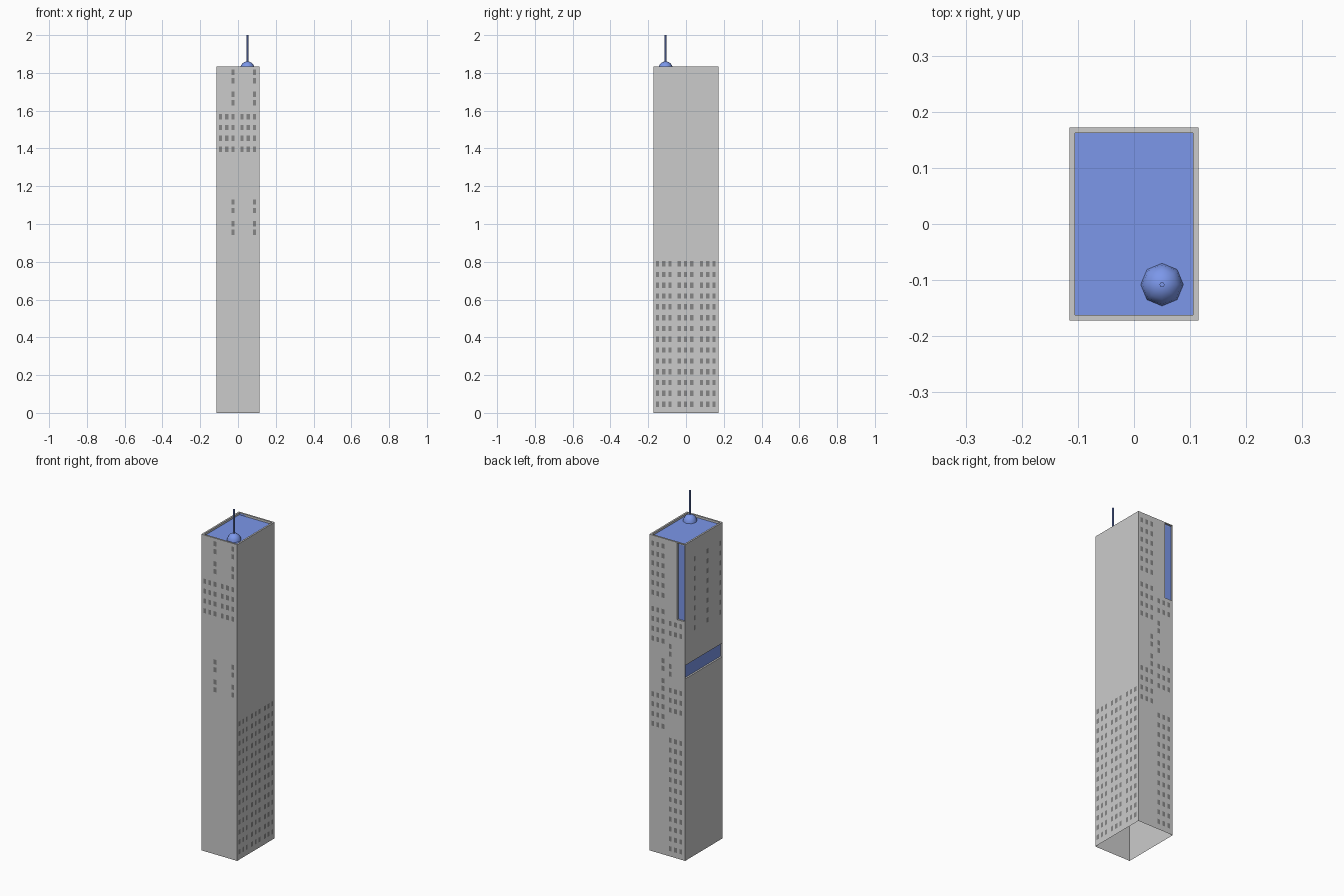
import bpy, bmesh
from mathutils import Vector

if "Cube" in bpy.data.objects:
    bpy.data.objects.remove(bpy.data.objects["Cube"])

HX, HY, TOP = 0.115, 0.172, 1.835
FLOOR = 0.0572                      # storey height
W, H = 0.017, 0.028                 # window size


def material(name, color):
    m = bpy.data.materials.new(name)
    m.diffuse_color = (*color, 1)
    m.use_nodes = True
    m.node_tree.nodes["Principled BSDF"].inputs["Base Color"].default_value = m.diffuse_color
    return m


blue = material("blue", (0.2, 0.31, 0.82))
dark = material("dark_glass", (0.24, 0.24, 0.24))


def finish(bm, name, mats=()):
    me = bpy.data.meshes.new(name)
    bm.to_mesh(me)
    bm.free()
    ob = bpy.data.objects.new(name, me)
    for m in mats:
        me.materials.append(m)
    bpy.context.collection.objects.link(ob)
    return ob


# Tower shell, open underneath
bm = bmesh.new()
bmesh.ops.create_cube(bm, size=1)
for v in bm.verts:
    v.co = Vector((v.co.x * 2 * HX, v.co.y * 2 * HY, (v.co.z + 0.5) * TOP))
bm.normal_update()
bmesh.ops.delete(bm, geom=[f for f in bm.faces if f.normal.z < -0.5],
                 context='FACES_ONLY')


def cut(co, no):
    bmesh.ops.bisect_plane(bm, geom=bm.verts[:] + bm.edges[:] + bm.faces[:],
                           plane_co=co, plane_no=no)


def recess(direction, test, border, depth):
    bm.normal_update()
    faces = [f for f in bm.faces if f.normal.dot(Vector(direction)) > 0.9
             and test(f.calc_center_median())]
    bmesh.ops.inset_region(bm, faces=faces, thickness=border,
                           use_boundary=True, use_even_offset=True)
    bmesh.ops.inset_individual(bm, faces=faces, thickness=0, depth=-depth)
    for f in faces:
        f.material_index = 1


# Recessed blue panels: roof, left band, back corner strip
recess((0, 0, 1), lambda c: True, 0.01, 0.012)
for z in (1.052, 1.138, 1.383):
    cut((0, 0, z), (0, 0, 1))
recess((-1, 0, 0), lambda c: c.x < -0.11 and 1.052 < c.z < 1.138, 0.004, 0.01)
back = [f for f in bm.faces if f.normal.y > 0.9 and f.calc_center_median().y > 0.17
        and f.calc_center_median().z > 1.4]
edges = {e for f in back for e in f.edges}
verts = {v for f in back for v in f.verts}
bmesh.ops.bisect_plane(bm, geom=back + list(edges) + list(verts),
                       plane_co=(-0.06, 0, 0), plane_no=(1, 0, 0))
recess((0, 1, 0), lambda c: c.y > 0.17 and c.z > 1.4 and c.x < -0.06, 0.004, 0.01)
grey = material("wall", (0.8, 0.8, 0.8))
finish(bm, "tower", (grey, blue))

# Windows: u runs to the right on each face as seen from outside
E = 0.001
SIDES = {
    "front": lambda u, z: (u, -HY - E, z),
    "right": lambda u, z: (HX + E, u, z),
    "back": lambda u, z: (-u, HY + E, z),
    "left": lambda u, z: (-HX - E, -u, z),
}


def triples(centres):
    return [c + d for c in centres for d in (-0.033, 0, 0.033)]


narrow = triples((-0.06, 0.054))
wide = triples((-0.118, -0.003, 0.115))


def rows(top, n):
    return [top - i * FLOOR for i in range(n)]


def pairs(top):
    return [top, top - 0.045, top - 0.116, top - 0.161]


def windows(side, blocks):
    bm = bmesh.new()
    for cols, zs in blocks:
        for u in cols:
            for z in zs:
                bm.faces.new([bm.verts.new(SIDES[side](u + a * W / 2, z + b * H / 2))
                              for a, b in ((-1, -1), (1, -1), (1, 1), (-1, 1))])
    finish(bm, side + "_windows", (dark,))


windows("front", [(narrow[2::3], pairs(1.803)), (narrow, rows(1.568, 4)),
                  (narrow[2::3], pairs(1.117))])
windows("right", [(wide, rows(0.79, 14))])
windows("left", [(wide[2::3], rows(1.722, 8))])
a, b = narrow[:3], narrow[3:]
windows("back", [(a, rows(1.79, 6)), (a, rows(1.41, 4)), (a[2:], pairs(1.125)),
                 (a, rows(0.915, 4)), (b, rows(1.353, 2)), (b[:1], pairs(1.22)),
                 (b, rows(0.965, 3)), (b, rows(0.675, 12))])

# Roof dome (upper half of a low-poly sphere)
bm = bmesh.new()
bmesh.ops.create_uvsphere(bm, u_segments=8, v_segments=8, radius=0.038)
bmesh.ops.delete(bm, geom=[v for v in bm.verts if v.co.z < -0.001], context='VERTS')
for f in bm.faces:
    f.smooth = True
dome = finish(bm, "roof_dome", (blue,))
dome.location = (0.05, -0.108, 1.823)

# Antenna mast
bm = bmesh.new()
bmesh.ops.create_cone(bm, cap_ends=True, segments=8, radius1=0.0045,
                      radius2=0.0045, depth=0.16)
mast = finish(bm, "antenna_mast", (blue,))
mast.location = (0.05, -0.108, 1.92)
